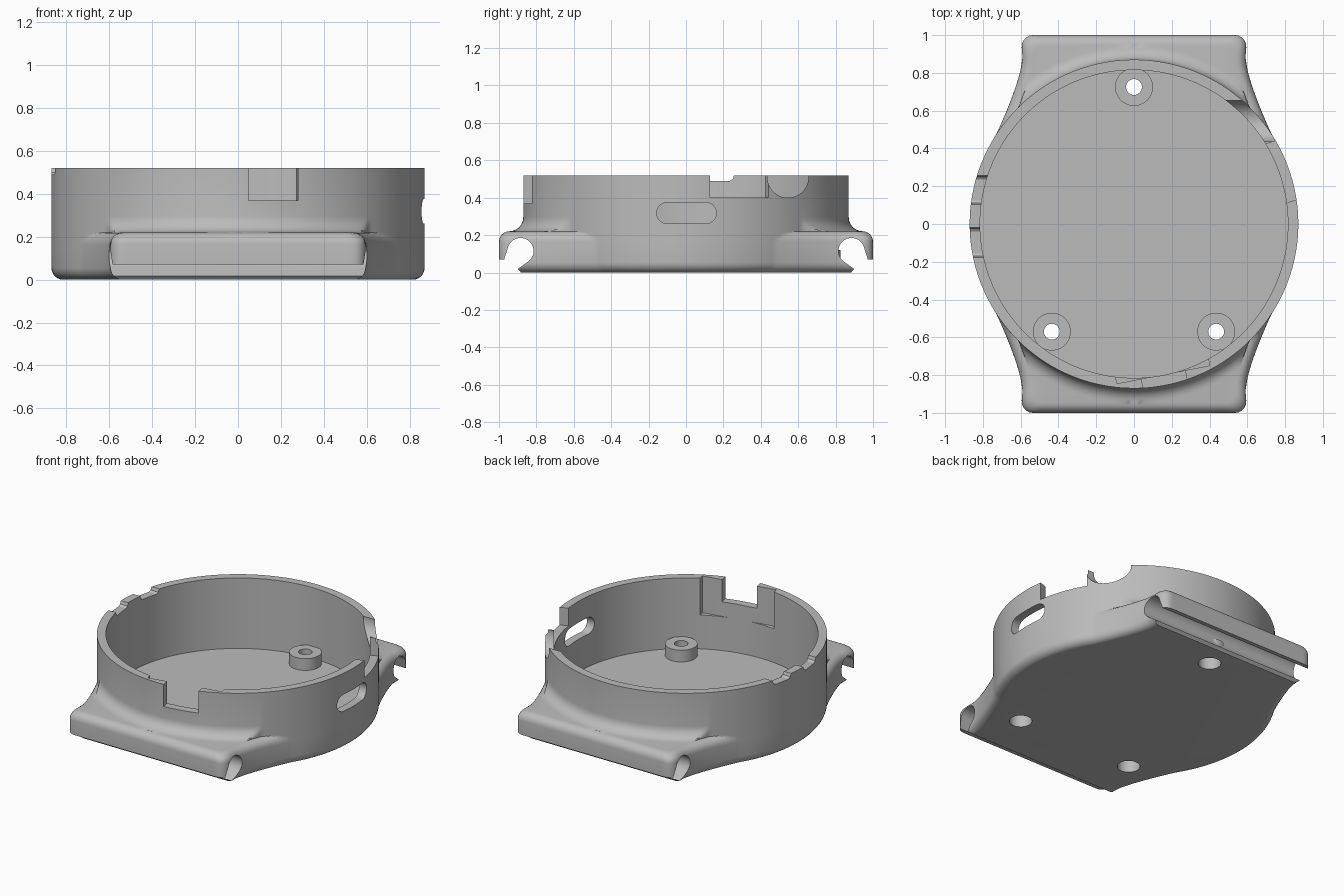
import bpy, bmesh, math
from mathutils import Matrix, Vector

default = bpy.data.objects.get("Cube")
if default:
    bpy.data.objects.remove(default, do_unlink=True)

R_OUT, R_IN, HEIGHT, FLOOR, LUG_TOP = 0.87, 0.815, 0.52, 0.04, 0.22
SEGMENTS = 384

grey = bpy.data.materials.new("matte grey")
grey.use_nodes = True
colour = (0.5, 0.5, 0.5, 1)
grey.diffuse_color = colour
grey.node_tree.nodes["Principled BSDF"].inputs["Base Color"].default_value = colour


def make_object(name, bm):
    bmesh.ops.recalc_face_normals(bm, faces=bm.faces)
    mesh = bpy.data.meshes.new(name)
    bm.to_mesh(mesh)
    bm.free()
    mesh.materials.append(grey)
    obj = bpy.data.objects.new(name, mesh)
    bpy.context.collection.objects.link(obj)
    return obj


def loft(name, rings, closed=False):
    """Skin equal-length rings; cap both ends, or join the last to the first."""
    bm = bmesh.new()
    loops = [[bm.verts.new(p) for p in ring] for ring in rings]
    pairs = list(zip(loops, loops[1:]))
    if closed:
        pairs.append((loops[-1], loops[0]))
    else:
        bm.faces.new(loops[0])
        bm.faces.new(loops[-1])
    for a, b in pairs:
        for i in range(len(a)):
            j = (i + 1) % len(a)
            bm.faces.new((a[i], a[j], b[j], b[i]))
    return make_object(name, bm)


def prism_x(name, profile, x0, x1, angle=0.0):
    """Extrude a (y, z) profile along x, then turn it about z."""
    turn = Matrix.Rotation(angle, 3, "Z")
    return loft(name, [[turn @ Vector((x, y, z)) for y, z in profile] for x in (x0, x1)])


def circle(radius, z, centre=(0, 0), count=48):
    steps = [2 * math.pi * i / count for i in range(count)]
    return [(centre[0] + radius * math.cos(a), centre[1] + radius * math.sin(a), z) for a in steps]


def arc(cy, cz, radius, start, end, count=24):
    angles = [math.radians(start + (end - start) * i / count) for i in range(count + 1)]
    return [(cy + radius * math.cos(a), cz + radius * math.sin(a)) for a in angles]


def box_profile(y0, y1, z0, z1):
    return [(y0, z0), (y1, z0), (y1, z1), (y0, z1)]


def cut(target, cutter):
    cutter.hide_render = True
    mod = target.modifiers.new("cut", "BOOLEAN")
    mod.operation = "DIFFERENCE"
    mod.solver = "EXACT"
    mod.object = cutter
    bpy.context.view_layer.objects.active = target
    bpy.ops.object.modifier_apply(modifier=mod.name)
    bpy.data.objects.remove(cutter, do_unlink=True)


# Plan outline: a round case with two flared strap lugs
def inside(x, y, inset):
    x, y = abs(x), abs(y)
    if math.hypot(x, y) < R_OUT - inset:
        return True
    if y < 0.42 or y > 1 - inset:
        return False
    width = 0.595 + 0.48 * max(0, 0.85 - y) ** 1.3 - inset
    corner = 0.06
    dx, dy = x - (width - corner), y - (1 - inset - corner)
    if dx > 0 and dy > 0:
        return math.hypot(dx, dy) < corner
    return x < width


def outline_radius(angle, inset):
    c, s = math.cos(angle), math.sin(angle)
    low, high = 0.7, 1.3
    for _ in range(22):
        mid = (low + high) / 2
        low, high = (mid, high) if inside(mid * c, mid * s, inset) else (low, mid)
    return low


def section(z, inset=0.0, floor_radius=0.0, flare=9.0):
    ring = []
    for i in range(SEGMENTS):
        a = 2 * math.pi * i / SEGMENTS
        r = max(floor_radius, min(flare, outline_radius(a, inset)))
        ring.append((r * math.cos(a), r * math.sin(a), z))
    return ring


quarter = [math.pi / 2 * i / 6 for i in range(7)]
bottom_r, top_r, flare_r = 0.055, 0.055, 0.075
rings = [section(bottom_r * (1 - math.sin(a)), bottom_r * (1 - math.cos(a)))
         for a in reversed(quarter)]
rings.reverse()
rings.sort(key=lambda ring: ring[0][2])
rings += [section(LUG_TOP - top_r * (1 - math.sin(a)), top_r * (1 - math.cos(a)), R_OUT)
          for a in quarter]
# Concave fillet where the lug tops meet the case wall
rings += [section(LUG_TOP + flare_r * (1 - math.cos(a)) + 0.0005, top_r, R_OUT,
                  R_OUT + flare_r * (1 - math.sin(a))) for a in quarter]
rings.append([(R_OUT * math.cos(2 * math.pi * i / SEGMENTS),
               R_OUT * math.sin(2 * math.pi * i / SEGMENTS), HEIGHT) for i in range(SEGMENTS)])
case = loft("watch_case", rings)

# Main cavity
cut(case, loft("cavity", [circle(R_IN, z, count=192) for z in (FLOOR, 0.7)]))

# Strap bar channels through both lugs, open underneath
channel = arc(0.885, 0.115, 0.07, 228, 10) + [
    (0.972, 0.07), (1.1, 0.07), (1.1, -0.05), (0.86, -0.05), (0.885, 0.004), (0.9, 0.018)]
for side in (1, -1):
    cut(case, prism_x("strap_channel", [(side * y, z) for y, z in channel], -0.8, 0.8))

# Port slot on the left wall
slot = arc(0.105, 0.318, 0.057, -90, 90, 12) + arc(-0.1, 0.318, 0.057, 90, 270, 12)
cut(case, prism_x("side_slot", slot, 0.6, 1.0))
# Round notch in the rim
cut(case, prism_x("round_notch", arc(0.545, 0.51, 0.11, 0, 360, 47)[:-1], 0.3, 1.0))
# Square notch beside it
cut(case, prism_x("square_notch", box_profile(-0.165, 0.165, 0.40, 0.7), 0.6, 1.0,
                  math.radians(19.5)))
# Front connector opening with its flat inner seat
front = math.radians(-79)
cut(case, prism_x("connector_seat", box_profile(-0.25, 0.25, 0.27, 0.7), 0.5, 0.812, front))
cut(case, prism_x("connector_notch", box_profile(-0.118, 0.118, 0.37, 0.7), 0.7, 1.0, front))
# Two shallow notches in the right rim
for y0, y1 in ((0.1, 0.26), (-0.18, -0.015)):
    profile = [(y0 + 0.025, 0.49), (y1 - 0.025, 0.49), (y1 - 0.01, 0.5), (y1, 0.53), (y0, 0.53),
               (y0 + 0.01, 0.5)]
    cut(case, prism_x("rim_notch", profile, -1.0, -0.7))

# Screw bosses over counterbored holes
bosses = []
boss_profile = [(0.07, FLOOR - 0.002), (0.1, FLOOR - 0.002), (0.1, 0.12), (0.042, 0.12),
                (0.042, 0.08), (0.07, 0.08)]
for place in ((0, 0.725), (0.435, -0.57), (-0.435, -0.57)):
    cut(case, loft("screw_hole", [circle(0.07, z, place) for z in (-0.1, 0.1)]))
    bosses.append(loft("screw_boss", [circle(r, z, place) for r, z in boss_profile], closed=True))

# Smooth the curves, keep the edges crisp
bpy.ops.object.select_all(action="DESELECT")
for obj in [case] + bosses:
    obj.select_set(True)
bpy.context.view_layer.objects.active = case
bpy.ops.object.shade_smooth_by_angle(angle=math.radians(30))
